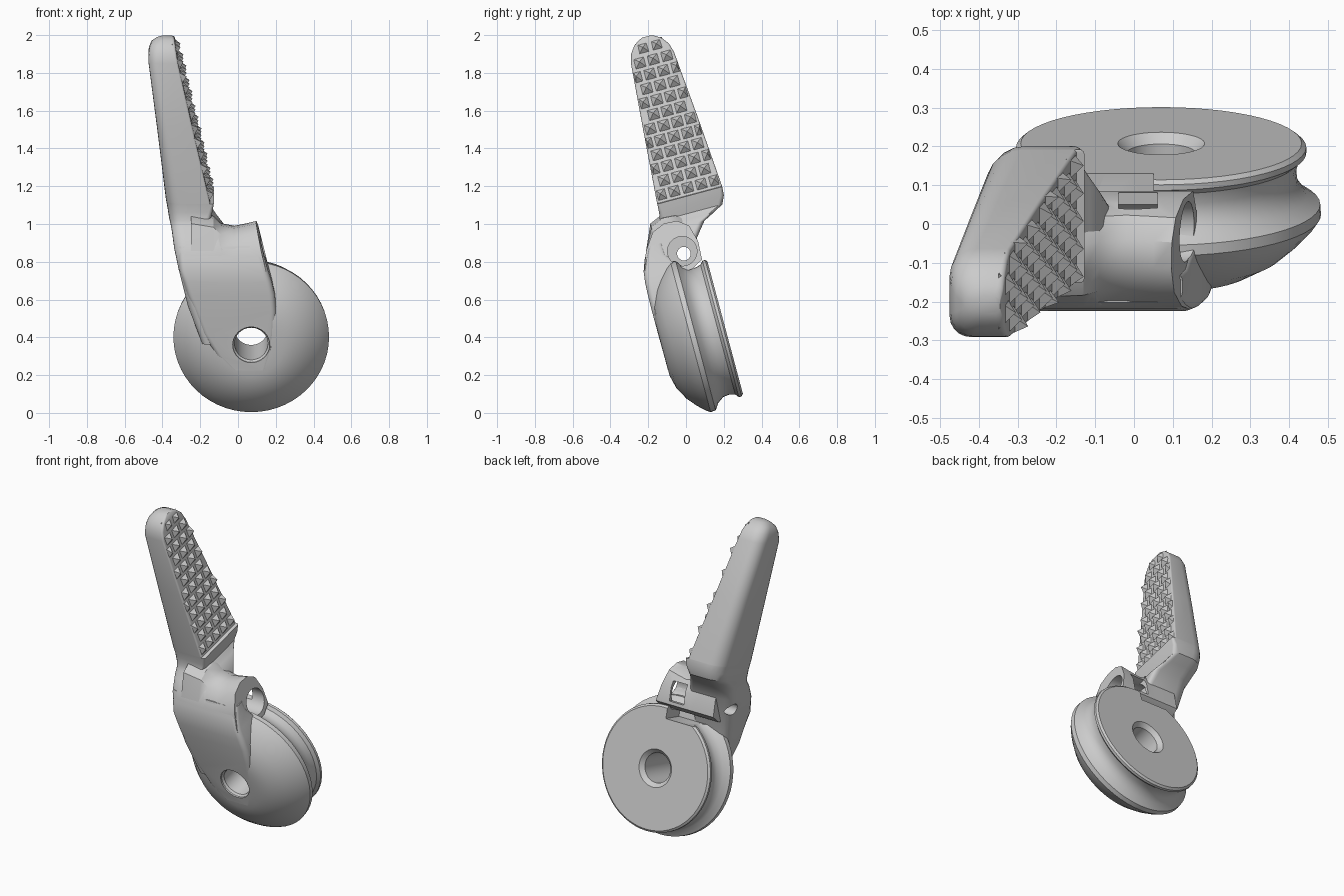
import bpy, bmesh, math
from mathutils import Matrix, Vector

if "Cube" in bpy.data.objects:
    bpy.data.objects.remove(bpy.data.objects["Cube"])

# Everything is modelled upright (x, depth n, height u from the wheel centre), then tilted 15 degrees
TILT = Matrix.Translation((0, 0.024, 0.402)) @ Matrix.Rotation(math.radians(15), 4, 'X')
CX = 0.07  # wheel centre in x


def make(name, bm):
    bmesh.ops.recalc_face_normals(bm, faces=bm.faces)
    me = bpy.data.meshes.new(name)
    bm.to_mesh(me)
    bm.free()
    ob = bpy.data.objects.new(name, me)
    bpy.context.collection.objects.link(ob)
    ob.matrix_world = TILT
    return ob


def loft(name, rings, closed=False):
    bm = bmesh.new()
    vs = [[bm.verts.new(p) for p in r] for r in rings]
    k = len(vs[0])
    pairs = list(zip(vs, vs[1:])) + ([(vs[-1], vs[0])] if closed else [])
    for a, b in pairs:
        for i in range(k):
            bm.faces.new((a[i], a[(i + 1) % k], b[(i + 1) % k], b[i]))
    if not closed:
        bm.faces.new(vs[0])
        bm.faces.new(vs[-1])
    return make(name, bm)


def cylinder(name, p0, axis, r, length, seg=32):
    bm = bmesh.new()
    rot = Vector((0, 0, 1)).rotation_difference(Vector(axis)).to_matrix().to_4x4()
    bmesh.ops.create_cone(bm, cap_ends=True, segments=seg, radius1=r, radius2=r, depth=length,
                          matrix=Matrix.Translation(p0) @ rot)
    return make(name, bm)


def box(name, lo, hi):
    bm = bmesh.new()
    lo, hi = Vector(lo), Vector(hi)
    bmesh.ops.create_cube(bm, size=1, matrix=Matrix.Translation((lo + hi) / 2) @ Matrix.Diagonal((*(hi - lo), 1)))
    return make(name, bm)


def select(ob):
    bpy.ops.object.select_all(action='DESELECT')
    ob.select_set(True)
    bpy.context.view_layer.objects.active = ob


def bevel(ob, width, segments=3):
    m = ob.modifiers.new("bevel", 'BEVEL')
    m.width, m.segments, m.limit_method, m.angle_limit = width, segments, 'ANGLE', math.radians(40)
    select(ob)
    bpy.ops.object.modifier_apply(modifier=m.name)


def cut(ob, *cutters):
    for c in cutters:
        c.hide_render = True
        m = ob.modifiers.new("cut", 'BOOLEAN')
        m.operation, m.solver, m.object = 'DIFFERENCE', 'EXACT', c
        select(ob)
        bpy.ops.object.modifier_apply(modifier=m.name)


def section(x0, x1, n0, n1, u, r_left, r_right):
    """Horizontal rounded rectangle, softer on the left (thumb-away) side."""
    lim = 0.48 * min(x1 - x0, n1 - n0)
    pts = []
    for cx, cn, sx, sn, r, a0 in ((x1, n1, -1, -1, r_right, 0), (x0, n1, 1, -1, r_left * 1.3, 90),
                                  (x0, n0, 1, 1, r_left, 180), (x1, n0, -1, 1, r_right, 270)):
        r = min(r, lim)
        for i in range(6):
            a = math.radians(a0 + 18 * i)
            pts.append((cx + sx * r + r * math.cos(a), cn + sn * r + r * math.sin(a), u))
    return pts


# Grooved wheel: domed front, sharp rim, cable groove, flat rear flange, central hole
profile = [(.105, -.16), (.17, -.16), (.24, -.143), (.31, -.105), (.36, -.062), (.395, -.025), (.412, .0),
           (.41, .028), (.375, .052), (.352, .085), (.348, .12), (.356, .15), (.374, .165), (.374, .18),
           (.362, .19), (.112, .19), (.088, .165), (.088, -.14)]
N = 56
wheel = loft("grooved_wheel", [[(CX + r * math.cos(t), n, r * math.sin(t)) for r, n in profile]
                               for t in (2 * math.pi * i / N for i in range(N))], closed=True)
notch = box("flange_notch_cutter", (-.5, .055, .3), (.05, .4, .6))
cut(wheel, notch)

# Plate from the wheel face up over the cable housing, lofted upward and leaning back at the top
plate_rows = [(-.04, .16, -.161, -.14), (-.12, .185, -.161, -.06), (-.19, .2, -.162, .06), (-.235, .204, -.162, .18),
              (-.27, .195, -.161, .27), (-.29, .178, -.158, .34), (-.31, .158, -.15, .4), (-.315, .14, -.128, .46),
              (-.32, .125, -.095, .52)]
plate = loft("front_plate", [section(x0, x1, n0, .03 if u < .42 else -.01, u, .03, .03)
                             for x0, x1, n0, u in plate_rows])
hole = cylinder("pivot_cutter", (CX, 0, 0), (0, 1, 0), .098, 1)

# Cable housing across the top of the wheel, with a slanted right end and a fillet into the neck
hp = [(-.15, .33), (-.143, .41), (-.11, .5), (-.05, .575), (.02, .605), (.09, .6), (.145, .56),
      (.17, .48), (.165, .38), (.1, .345), (.0, .34)]


def housing_ring(x, slant, top):
    return [(x + slant * (.61 - u), n, u + (top if u > .55 else 0)) for n, u in hp]


housing = loft("cable_housing", [housing_ring(-.25, 0, .06), housing_ring(-.13, 0, .04), housing_ring(-.09, 0, .0),
                                 housing_ring(-.02, 0, -.015), housing_ring(.05, .1, .0),
                                 housing_ring(.095, .25, .012)])
seat = cylinder("cable_seat_cutter", (.19, .075, .45), (1, 0, 0), .078, .56)
bore = cylinder("cable_bore_cutter", (-.2, .08, .435), (1, 0, 0), .036, 1)
window = box("window_cutter", (-.04, .1, .4), (.06, .3, .52))
cut(housing, seat, bore, window)
cut(plate, hole, seat)

# Lever arm: wheel side, neck, shelf below the grip, then tapering blade with a round tip
arm_rows = [
    (-.19, -.06, -.156, -.05, .0, .03, .02), (-.265, -.05, -.158, .0, .2, .04, .02),
    (-.315, -.06, -.148, .11, .4, .05, .02), (-.338, -.06, -.11, .17, .5, .06, .03),
    (-.35, -.08, -.055, .23, .575, .07, .04), (-.357, -.115, -.015, .29, .605, .07, .04),
    (-.365, -.145, .002, .345, .635, .07, .03), (-.372, -.135, .01, .365, .68, .07, .02),
    (-.38, -.128, .012, .368, .725, .07, .012), (-.381, -.148, .012, .368, .728, .07, .01),
    (-.43, -.24, .042, .337, 1.13, .06, .01), (-.475, -.318, .07, .306, 1.48, .055, .01),
    (-.472, -.326, .085, .292, 1.53, .06, .012), (-.46, -.332, .11, .265, 1.565, .05, .014),
    (-.435, -.337, .14, .235, 1.587, .04, .015), (-.41, -.345, .165, .21, 1.597, .02, .015)]
arm = loft("lever_arm", [section(*r) for r in arm_rows])
cut(arm, seat, bore)

# Pyramid knurling on the thumb face, outer pyramids clipped by the blade edge
bm = bmesh.new()
P = .074
normal = Vector((.976, 0, .22))
along = Vector((-.22, 0, .976))
for row in range(12):
    u = .767 + row * P * .95
    t = (u - .728) / .752
    lo, hi = .014 + .058 * t, .366 - .062 * t
    if u > 1.49:  # follow the round tip
        w = math.sqrt(max(0, .118 ** 2 - (u - 1.478) ** 2))
        lo, hi = .188 - w, .188 + w
    x = -.152 - .17 * t
    for col in range(-4, 5):
        n = .19 + (col + .5 * (row % 2)) * P
        if n < lo or n > hi:
            continue
        c = Vector((x, 0, u))
        base = []
        for a, b in ((-1, -1), (1, -1), (1, 1), (-1, 1)):
            p = c + along * a * P * .49 - normal * .006
            p.y = min(max(n + b * P * .5, lo), hi)
            base.append(bm.verts.new(p))
        tip = c + normal * .032
        tip.y = min(max(n, lo + .01), hi - .01)
        tip = bm.verts.new(tip)
        bm.faces.new(base)
        for i in range(4):
            bm.faces.new((base[i], base[(i + 1) % 4], tip))
make("grip_pyramids", bm)

for helper in (notch, hole, seat, bore, window):
    bpy.data.objects.remove(helper, do_unlink=True)
for ob in (wheel, plate, housing, arm):
    select(ob)
    bpy.ops.object.shade_smooth_by_angle(angle=math.radians(32))
